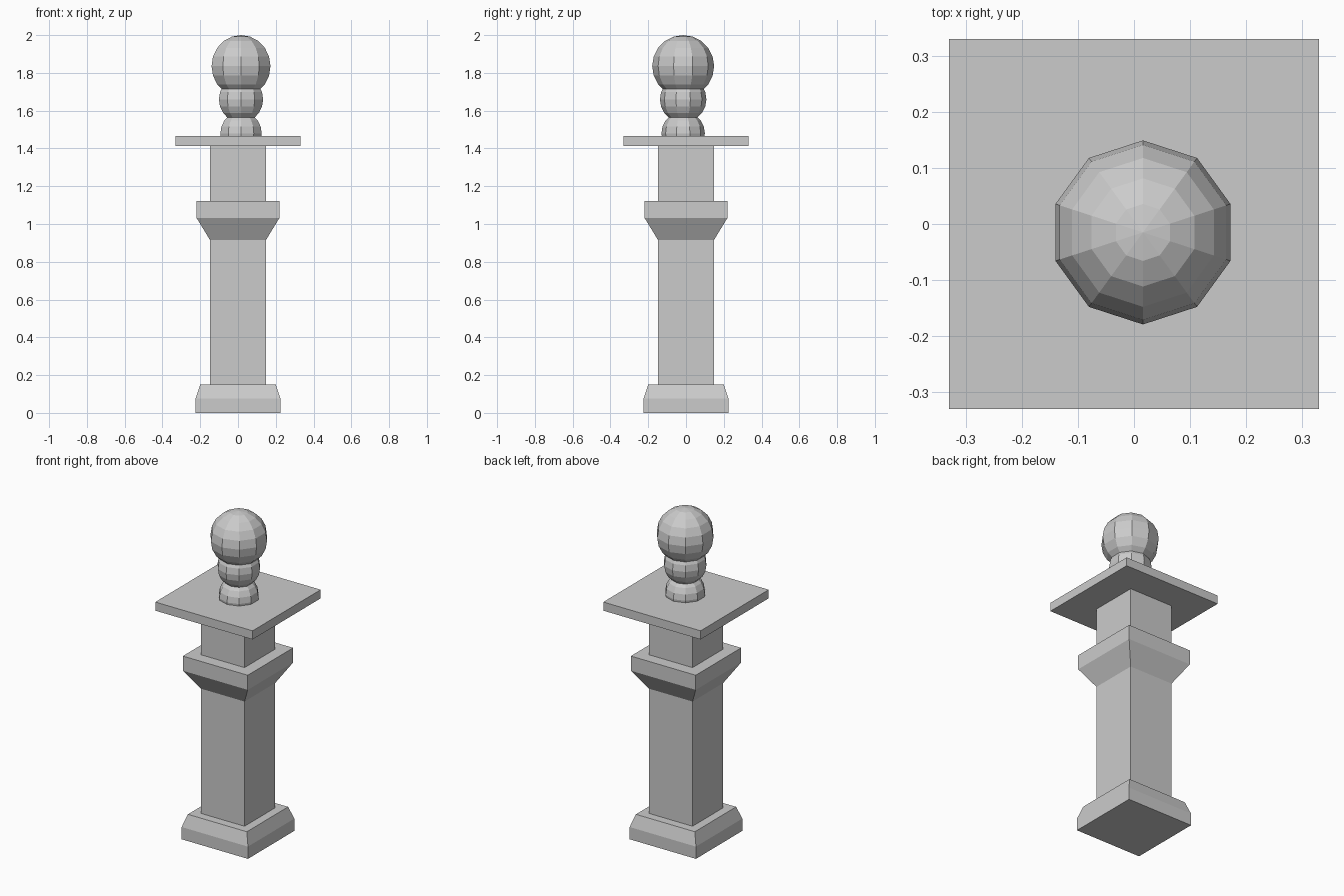
import bpy, bmesh

if "Cube" in bpy.data.objects:
    bpy.data.objects.remove(bpy.data.objects["Cube"])


def square_stack(name, levels):
    """Closed solid made of square sections given as (half width, z)."""
    bm = bmesh.new()
    rings = [[bm.verts.new((sx * h, sy * h, z))
              for sx, sy in ((-1, -1), (1, -1), (1, 1), (-1, 1))]
             for h, z in levels]
    bm.faces.new(rings[0][::-1])
    bm.faces.new(rings[-1])
    for low, high in zip(rings, rings[1:]):
        for i in range(4):
            j = (i + 1) % 4
            bm.faces.new((low[i], low[j], high[j], high[i]))
    mesh = bpy.data.meshes.new(name)
    bm.to_mesh(mesh)
    bm.free()
    obj = bpy.data.objects.new(name, mesh)
    bpy.context.collection.objects.link(obj)


def ball(name, radius, z):
    """Ten-sided low-poly ball, slightly off the pillar's axis."""
    bpy.ops.mesh.primitive_uv_sphere_add(
        segments=10, ring_count=10, radius=radius, location=(0.016, -0.015, z))
    bpy.context.object.name = name


# Square pillar
square_stack("base", [(0.225, 0), (0.225, 0.075), (0.2, 0.15)])
square_stack("shaft", [(0.148, 0.15), (0.148, 1.414)])
square_stack("collar", [(0.148, 0.915), (0.22, 1.033), (0.22, 1.123)])
square_stack("cap_slab", [(0.33, 1.414), (0.33, 1.467)])

# Finial of three stacked balls
ball("finial_lower", 0.115, 1.48)
ball("finial_middle", 0.123, 1.66)
ball("finial_top", 0.164, 1.836)
